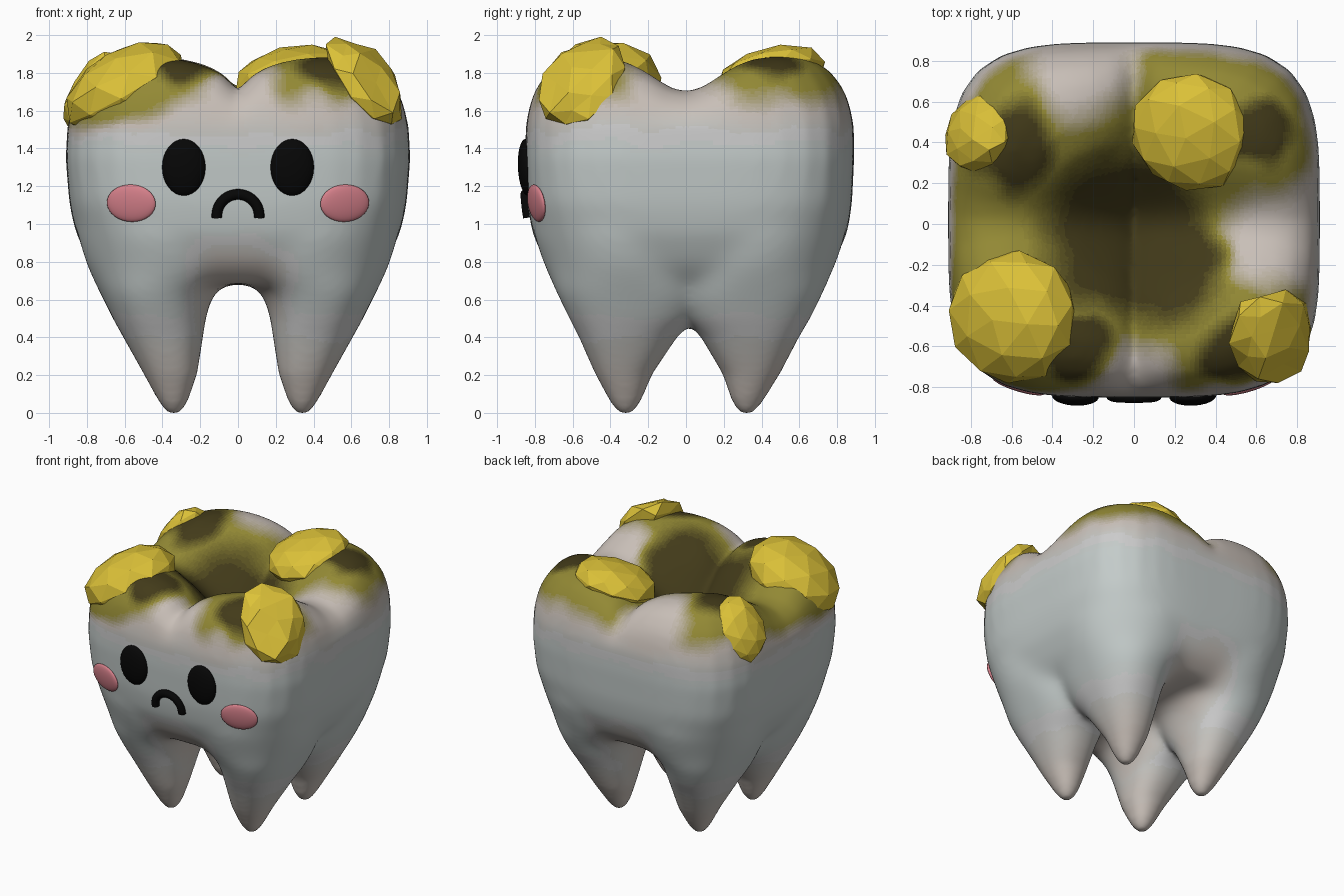
import bpy, bmesh, math, random
from mathutils import Vector, noise

if "Cube" in bpy.data.objects:
    bpy.data.objects.remove(bpy.data.objects["Cube"])

random.seed(4)


def material(name, rgb):
    m = bpy.data.materials.new(name)
    m.diffuse_color = (*rgb, 1)
    m.use_nodes = True
    m.node_tree.nodes["Principled BSDF"].inputs["Base Color"].default_value = m.diffuse_color
    return m


def add_object(name, bm, mat=None, smooth=False):
    bmesh.ops.recalc_face_normals(bm, faces=bm.faces)
    me = bpy.data.meshes.new(name)
    bm.to_mesh(me)
    bm.free()
    ob = bpy.data.objects.new(name, me)
    bpy.context.collection.objects.link(ob)
    if mat:
        me.materials.append(mat)
    for p in me.polygons:
        p.use_smooth = smooth
    return ob


def step(a, b, v):
    t = min(1, max(0, (v - a) / (b - a)))
    return t * t * (3 - 2 * t)


def ring(cx, cy, rx, ry, n, count=48):
    """Superellipse outline."""
    pts = []
    for i in range(count):
        a = math.tau * i / count
        c, s = math.cos(a), math.sin(a)
        k = (abs(c) ** n + abs(s) ** n) ** (-1 / n)
        pts.append((cx + rx * c * k, cy + ry * s * k))
    return pts


def loft(bm, rings):
    loops = [[bm.verts.new(p) for p in r] for r in rings]
    for a, b in zip(loops, loops[1:]):
        for i in range(len(a)):
            j = (i + 1) % len(a)
            bm.faces.new((a[i], a[j], b[j], b[i]))
    bm.faces.new(loops[0][::-1])
    bm.faces.new(loops[-1])


def top_height(x, y):
    """Four cusps separated by grooves around a central pit."""
    return (1.91 - 0.17 * math.exp(-abs(x) / 0.12) - 0.185 * math.exp(-(y / 0.23) ** 2)
            - 0.24 * math.exp(-(x * x + y * y) / 0.14))


# Crown: lofted sides, then rings draped over the cusps
bm = bmesh.new()
crown = []
for z, rx, ry, n in [(.68, .67, .63, 3), (.74, .74, .71, 3.1), (.8, .785, .765, 3.3), (.95, .858, .834, 3.6),
                     (1.1, .892, .858, 3.9), (1.35, .912, .87, 4), (1.52, .902, .868, 4)]:
    crown.append([(x, y, z) for x, y in ring(0, .02, rx, ry, n)])
for f, h in [(.98, .26), (.955, .45), (.92, .6), (.86, .78), (.78, .9), (.68, .97), (.55, 1),
             (.42, 1), (.3, 1), (.2, 1), (.1, 1), (.03, 1)]:
    crown.append([(x, y, 1.52 + (top_height(x, y) - 1.52) * h)
                  for x, y in ring(0, .02 * f, .902 * f, .868 * f, 4)])
loft(bm, crown)

# Roots: z, outer x, inner x, outer y, inner y, roundness; mirrored to four corners
ROOT = [(-.02, .37, .31, .35, .29, 2), (.05, .42, .265, .405, .24, 2.1), (.2, .50, .215, .49, .185, 2.2),
        (.4, .61, .185, .585, .06, 2.3), (.5, .665, .17, .64, -.04, 2.3), (.6, .715, .14, .69, -.1, 2.25),
        (.66, .745, .095, .72, -.12, 2.2), (.72, .775, -.02, .745, -.12, 2.1), (.8, .81, -.1, .78, -.12, 2),
        (.95, .852, -.1, .828, -.12, 1.95), (1.05, .83, -.1, .80, -.12, 1.9)]
for sx in (-1, 1):
    for sy in (-1, 1):
        loft(bm, [[(x, y, z) for x, y in ring(sx * (xo + xi) / 2, sy * (yo + yi) / 2 + .02 * min(1, max(0, z) * 2),
                                              (xo - xi) / 2, (yo - yi) / 2, n)]
                  for z, xo, xi, yo, yi, n in ROOT])

# Fuse into one smooth tooth, blending most where the roots meet the crown
tooth = add_object("tooth", bm)


def bake():
    dg = bpy.context.evaluated_depsgraph_get()
    tooth.data = bpy.data.meshes.new_from_object(tooth.evaluated_get(dg))
    tooth.modifiers.clear()


rem = tooth.modifiers.new("fuse", 'REMESH')
rem.mode, rem.voxel_size = 'VOXEL', 0.022
sm = tooth.modifiers.new("soften", 'SMOOTH')
sm.factor, sm.iterations = 0.5, 14
bake()
joint = tooth.vertex_groups.new(name="joint")
for v in tooth.data.vertices:
    joint.add([v.index], step(.45, .75, v.co.z) * (1 - step(1.0, 1.3, v.co.z)), 'REPLACE')
sm = tooth.modifiers.new("blend", 'SMOOTH')
sm.factor, sm.iterations, sm.vertex_group = 0.5, 45, "joint"
bake()
me = tooth.data
low = min(v.co.z for v in me.vertices)
for v in me.vertices:
    if v.co.z < 1:
        v.co.z -= low * (1 - v.co.z)

# Stain colours: ramp grey > beige > olive > dark
RAMP = [Vector(c) for c in ((.55, .60, .59), (.58, .52, .475), (.29, .25, .035), (.055, .043, .01))]
me.materials.clear()
for i in range(31):
    k = min(i // 10, 2)
    me.materials.append(material(f"enamel_{i}", RAMP[k].lerp(RAMP[k + 1], i / 10 - k)))

CLEAN = [(.68, -.08, .27), (-.25, .8, .3), (0, -.8, .25), (.9, -.05, .3)]
DARK = [(-.05, -.03, .45), (-.6, .36, .24), (-.3, -.6, .2), (.6, .43, .18), (.5, -.66, .19), (.15, -.2, .32)]
for p in me.polygons:
    c = p.center
    p.use_smooth = True
    n = noise.noise(c * 5) * .06
    x, y, z = c.x + n, c.y + n, c.z + n
    beige = max(step(1.35, 1.65, z), 1 - step(.1, .65, z),
                (1 - step(.75, 1.0, z)) * (1 - step(.1, .35, abs(x))))
    drop = .15 * step(.2, .6, -x) * (1 - step(0, .4, y))
    pit = c.z > 1.2 and math.hypot(x, y) < .55
    olive = 1 if pit else step(1.58 - drop, 1.74 - drop, z)
    for cx, cy, r in CLEAN:
        olive *= step(r * .5, r * 1.2, math.hypot(x - cx, y - cy))
    dark = 0
    for cx, cy, r in DARK:
        dark = max(dark, 1 - step(r * .6, r * 1.2, math.hypot(x - cx, y - cy)))
    dark *= (c.z > 1.2) if pit else step(1.62, 1.8, z)
    t = beige
    t += (2 - t) * olive
    t += (3 - t) * dark
    p.material_index = min(30, round(t * 10))

# Face parts placed on the front surface
me.update()
bpy.context.view_layer.update()


def on_front(x, z):
    _, loc, nor, _ = tooth.ray_cast(Vector((x, -3, z)), Vector((0, 1, 0)))
    return loc, nor


def button(name, x, z, rx, rz, depth, mat):
    loc, nor = on_front(x, z)
    b = bmesh.new()
    bmesh.ops.create_uvsphere(b, u_segments=32, v_segments=16, radius=1)
    bmesh.ops.scale(b, vec=(rx, rz, depth), verts=b.verts)
    ob = add_object(name, b, mat, True)
    ob.rotation_euler = nor.to_track_quat('Z', 'Y').to_euler()
    ob.location = loc


black = material("black", (.002, .002, .002))
pink = material("pink", (.68, .22, .26))
for side, s in (("left", -1), ("right", 1)):
    button(side + "_eye", s * .287, 1.3, .115, .15, .045, black)
    button(side + "_cheek", s * .565, 1.11, .135, .1, .025, pink)

# Frowning mouth: bevelled arc
cu = bpy.data.curves.new("mouth", 'CURVE')
cu.dimensions, cu.bevel_depth, cu.bevel_resolution, cu.use_fill_caps = '3D', .028, 4, True
sp = cu.splines.new('POLY')
sp.points.add(24)
for i, pt in enumerate(sp.points):
    a = math.pi * (-.03 + 1.06 * i / 24)
    x, z = .112 * math.cos(a), 1.045 + .112 * math.sin(a)
    pt.co = (x, on_front(x, z)[0].y - .008, z, 1)
cu.materials.append(black)
bpy.context.collection.objects.link(bpy.data.objects.new("mouth", cu))

# Faceted plaque lumps: centre, outward direction, radii, subdivisions, jitter
yellow = material("plaque_yellow", (.72, .54, .04))
LUMPS = [("front_left", (-.59, -.45, 1.72), (-.5, -.1, .85), (.33, .35, .21), 2, .03),
         ("back_right", (.28, .45, 1.79), (-.2, -.22, 1), (.3, .3, .14), 2, .03),
         ("back_left", (-.76, .44, 1.70), (-.8, .25, .55), (.2, .24, .12), 2, .06),
         ("front_right", (.67, -.55, 1.75), (.66, -.42, .6), (.22, .29, .13), 2, .13)]
for name, pos, nor, rad, sub, jit in LUMPS:
    b = bmesh.new()
    bmesh.ops.create_icosphere(b, subdivisions=sub, radius=1)
    for v in b.verts:
        v.co *= 1 + random.uniform(-jit, jit)
    bmesh.ops.scale(b, vec=rad, verts=b.verts)
    ob = add_object("plaque_" + name, b, yellow)
    ob.rotation_euler = Vector(nor).to_track_quat('Z', 'Y').to_euler()
    ob.location = pos
